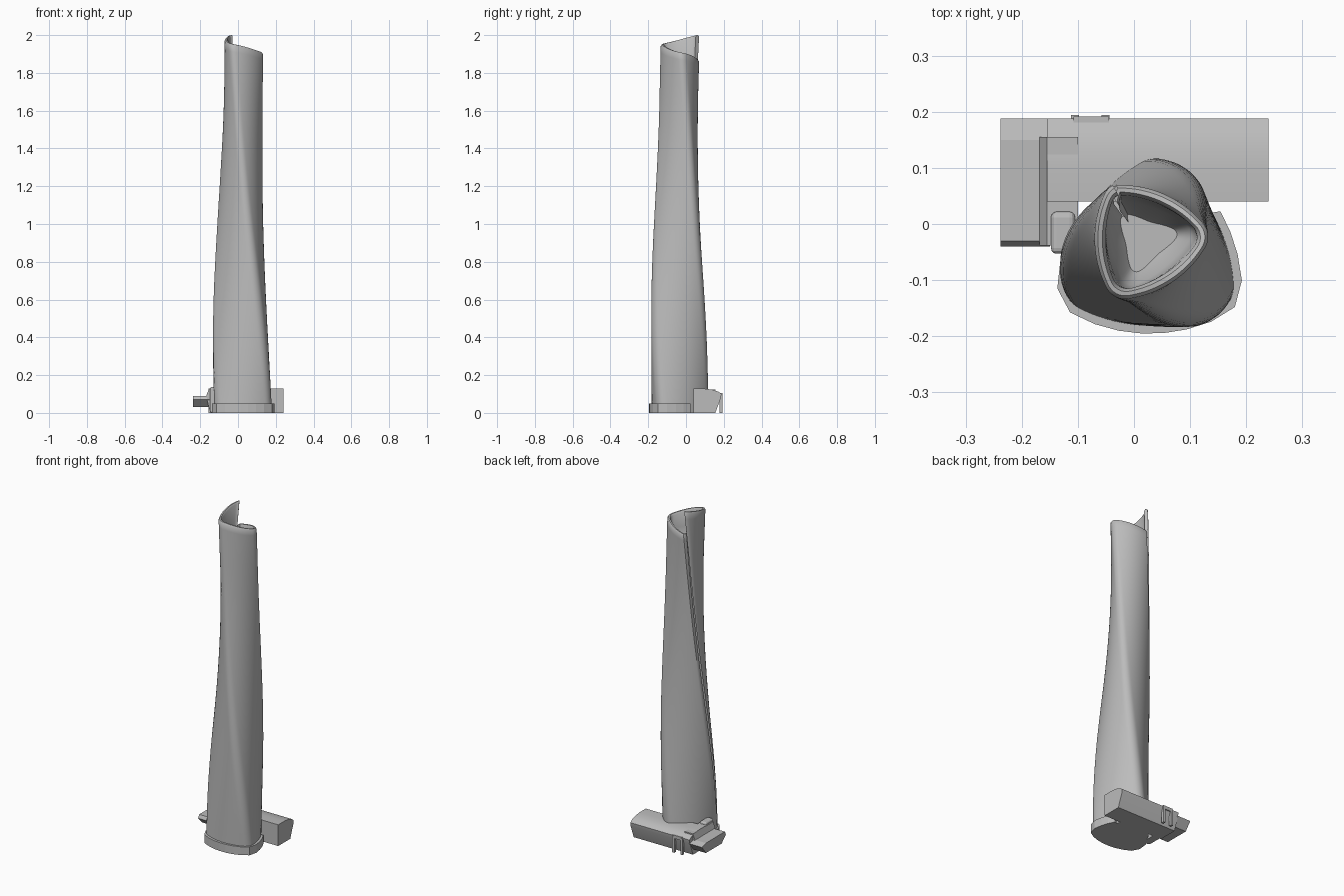
import bpy, bmesh, math
from mathutils import Vector

if "Cube" in bpy.data.objects:
    bpy.data.objects.remove(bpy.data.objects["Cube"])

grey = bpy.data.materials.new("light_grey")
grey.use_nodes = True
colour = (0.5, 0.5, 0.5, 1)
grey.diffuse_color = colour
grey.node_tree.nodes["Principled BSDF"].inputs["Base Color"].default_value = colour


def finish(name, bm, smooth=None):
    bmesh.ops.recalc_face_normals(bm, faces=bm.faces)
    mesh = bpy.data.meshes.new(name)
    bm.to_mesh(mesh)
    bm.free()
    ob = bpy.data.objects.new(name, mesh)
    bpy.context.collection.objects.link(ob)
    mesh.materials.append(grey)
    if smooth:
        bpy.ops.object.select_all(action='DESELECT')
        ob.select_set(True)
        bpy.context.view_layer.objects.active = ob
        bpy.ops.object.shade_smooth_by_angle(angle=math.radians(smooth))
    return ob


def prism(name, profile, lo, hi, axis, smooth=None):
    """Extrude a closed 2D profile along one axis."""
    bm = bmesh.new()

    def place(p, d):
        c = list(p)
        c.insert("xyz".index(axis), d)
        return bm.verts.new(c)
    a = [place(p, lo) for p in profile]
    b = [place(p, hi) for p in profile]
    bm.faces.new(a)
    bm.faces.new(b)
    for i in range(len(a)):
        j = (i + 1) % len(a)
        bm.faces.new((a[i], a[j], b[j], b[i]))
    return finish(name, bm, smooth)


def box(name, x0, x1, y0, y1, z0, z1, bevel=0):
    ob = prism(name, [(x0, y0), (x1, y0), (x1, y1), (x0, y1)], z0, z1, "z")
    if bevel:
        mod = ob.modifiers.new("soft_edges", 'BEVEL')
        mod.width, mod.segments = bevel, 3
    return ob


# Curved triangle cross-section, corners at u = 0, 120 and 240 degrees
def arc_radius(u):
    p = math.radians((u % 120) - 60)
    return -1.2 * math.cos(p) + math.sqrt(4.84 - 1.44 * math.sin(p) ** 2)


def section(u):
    return sum(arc_radius(u + k) for k in range(-10, 11, 2)) / 11


def tower_point(u, z, inset=0):
    """Point on the twisting, tapering skin; u runs round from the notch."""
    t = min(max((z - 0.1) / 1.6, 0), 1)
    taper = (1 - math.cos(math.pi * t)) / 2
    size = 0.131 - 0.042 * taper
    groove = 0.16 * (z / 2) * max(0, 1 - (360 - u) / 9)
    r = size * section(u) * (1 - groove) - inset
    a = math.radians(210 - 45 * z + u)
    cx, cy = 0.028 - 0.009 * taper, -0.05 + 0.021 * taper
    return Vector((cx + r * math.cos(a), cy + r * math.sin(a), z))


def rim(u):
    return 2.0 - 0.14 * u / 360


# Tower: outer skin, rounded spiral rim, inner wall and sunken floor
bm = bmesh.new()
steps, levels = 120, 60
columns = []
for i in range(steps + 1):
    u = 360 * i / steps
    top = rim(u)
    pts = [tower_point(u, (top - 0.008) * k / levels) for k in range(levels + 1)]
    pts += [tower_point(u, top, 0.006), tower_point(u, top, 0.014),
            tower_point(u, top - 0.01, 0.02), tower_point(u, 1.83, 0.022),
            tower_point(u, 1.77, 0.03), tower_point(u, 1.73, 0.055)]
    columns.append([bm.verts.new(p) for p in pts])
for a, b in zip(columns, columns[1:]):
    for k in range(len(a) - 1):
        bm.faces.new((a[k], b[k], b[k + 1], a[k + 1]))
bm.faces.new([c[0] for c in columns[:-1]])
bm.faces.new([c[-1] for c in columns[:-1]])
bmesh.ops.remove_doubles(bm, verts=bm.verts, dist=0.00001)
finish("twisted_tower", bm, 40)

# End wall closing the high side of the spiral rim
bm = bmesh.new()
cap = [tower_point(0, 1.83), tower_point(0, 1.992), tower_point(0, 2.0, 0.006),
       tower_point(0, 2.0, 0.014), tower_point(0, 1.99, 0.02), tower_point(0, 1.83, 0.022)]
bm.faces.new([bm.verts.new(p) for p in cap])
finish("rim_end_wall", bm)

# Low faceted collar round the front of the foot
collar = []
for i in range(15):
    collar.append(tower_point(-40 + 220 * i / 14, 0, -0.014)[:2])
prism("base_collar", collar, 0, 0.05, "z")

# Long hall behind the tower with a curved roof edge and undercut back
prism("rear_hall", [(0.04, 0), (0.04, 0.128), (0.10, 0.128), (0.14, 0.123),
                    (0.17, 0.113), (0.188, 0.1), (0.185, 0.08), (0.155, 0)],
      -0.155, 0.24, "x", 35)

# Side entrance block and its projecting wing
prism("entrance_block", [(-0.1, 0), (-0.145, 0), (-0.155, 0.03), (-0.168, 0.09),
                         (-0.155, 0.125), (-0.1, 0.125)], -0.038, 0.155, "y")
prism("projecting_wing", [(-0.04, 0.07), (-0.03, 0.09), (0.15, 0.09), (0.188, 0.078),
                          (0.15, 0.03), (0.0, 0.03)], -0.238, -0.15, "x")
box("entrance_kiosk", -0.148, -0.105, -0.053, 0.022, 0, 0.138, 0.01)

# Rear porch: two posts under a bar
for side, x in (("left", -0.058), ("right", -0.112)):
    box(side + "_porch_post", x, x + 0.014, 0.178, 0.194, 0, 0.1)
box("porch_bar", -0.108, -0.045, 0.178, 0.192, 0.085, 0.105)
